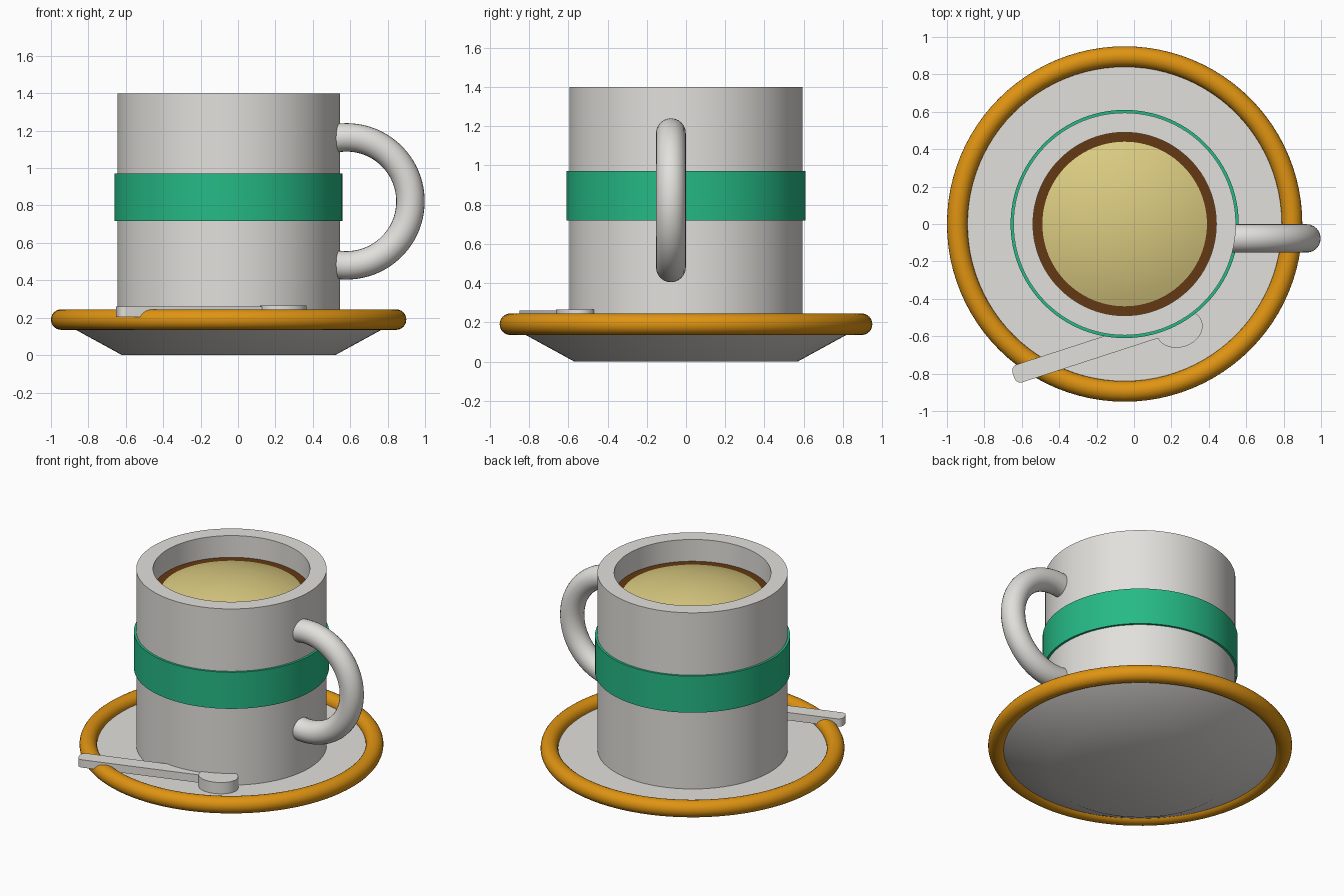
import bpy
import bmesh
from math import sin, cos, pi, radians, atan
from mathutils import Matrix

cube = bpy.data.objects.get("Cube")
if cube:
    bpy.data.objects.remove(cube, do_unlink=True)

CUP_X = -0.05


def material(name, rgb):
    mat = bpy.data.materials.new(name)
    mat.use_nodes = True
    mat.diffuse_color = (*rgb, 1)
    mat.node_tree.nodes["Principled BSDF"].inputs["Base Color"].default_value = (*rgb, 1)
    return mat


ceramic = material("pale ceramic", (0.76, 0.745, 0.71))
green = material("green band", (0.019, 0.49, 0.24))
orange = material("orange rim", (0.74, 0.295, 0.006))
brown = material("brown coffee", (0.125, 0.04, 0.006))
cream = material("cream foam", (0.71, 0.60, 0.22))


def finish(name, bm, mat, matrix):
    bmesh.ops.remove_doubles(bm, verts=bm.verts, dist=1e-5)
    bmesh.ops.recalc_face_normals(bm, faces=bm.faces)
    mesh = bpy.data.meshes.new(name)
    bm.to_mesh(mesh)
    bm.free()
    mesh.materials.append(mat)
    obj = bpy.data.objects.new(name, mesh)
    obj.matrix_world = matrix
    bpy.context.collection.objects.link(obj)
    bpy.ops.object.select_all(action="DESELECT")
    obj.select_set(True)
    bpy.context.view_layer.objects.active = obj
    bpy.ops.object.shade_smooth_by_angle(angle=radians(30))
    return obj


def revolve(name, profile, mat, matrix=Matrix.Translation((CUP_X, 0, 0)),
            start=0.0, sweep=2 * pi, steps=96):
    """Turn a (radius, height) profile around the local z axis."""
    bm = bmesh.new()
    rings = []
    for i in range(steps + 1):
        a = start + sweep * i / steps
        rings.append([bm.verts.new((r * cos(a), r * sin(a), z)) for r, z in profile])
    for a, b in zip(rings, rings[1:]):
        for j in range(len(profile) - 1):
            corners = (a[j], b[j], b[j + 1], a[j + 1])
            bm.faces.new(corners)
    return finish(name, bm, mat, matrix)


def ring_profile(major, minor, height=0.0, sides=24):
    return [(major + minor * cos(2 * pi * k / sides), height + minor * sin(2 * pi * k / sides))
            for k in range(sides + 1)]


def slab(name, outline, bottom, top, mat, matrix):
    """Extrude a flat outline straight up."""
    bm = bmesh.new()
    base = bm.faces.new([bm.verts.new((x, y, bottom)) for x, y in outline])
    up = bmesh.ops.extrude_face_region(bm, geom=[base], use_keep_orig=True)
    for v in up["geom"]:
        if isinstance(v, bmesh.types.BMVert):
            v.co.z = top
    return finish(name, bm, mat, matrix)


# Saucer with its rounded rim
revolve("saucer", [(0, 0), (0.57, 0), (0.908, 0.185), (0, 0.185)], ceramic)
revolve("saucer_rim", ring_profile(0.895, 0.055, 0.19), orange)

# Cup body, band and drink
revolve("cup", [(0, 0.18), (0.595, 0.18), (0.595, 1.40), (0.49, 1.40), (0.49, 1.15), (0, 1.15)],
        ceramic)
revolve("cup_band", [(0.59, 0.718), (0.61, 0.718), (0.61, 0.97), (0.59, 0.97), (0.59, 0.718)],
        green)
revolve("coffee", [(0, 1.16), (0.492, 1.16), (0.492, 1.25), (0, 1.25)], brown)

# Shallow spherical cap of foam
foam_radius, foam_height = 0.44, 0.085
edge = 2 * atan(foam_height / foam_radius)
ball = foam_radius / sin(edge)
cap = [(ball * sin(edge * k / 16), 1.25 + ball * (cos(edge * k / 16) - cos(edge)))
       for k in range(17)]
revolve("foam", cap + [(foam_radius, 1.24), (0, 1.24)], cream)

# Handle: part of a ring standing upright, ends buried in the cup wall
revolve("cup_handle", ring_profile(0.342, 0.076), ceramic,
        Matrix.Translation((0.58, -0.077, 0.822)) @ Matrix.Rotation(pi / 2, 4, "X"),
        radians(-110), radians(220), 64)

# Spoon lying on the saucer
tilt = Matrix.Rotation(radians(18), 4, "Z")
oval = [(0.126 * cos(2 * pi * k / 48), 0.099 * sin(2 * pi * k / 48)) for k in range(48)]
slab("spoon_bowl", oval, 0.187, 0.265, ceramic, Matrix.Translation((0.243, -0.56, 0)) @ tilt)

half_length, half_width, corner = 0.415, 0.05, 0.035
stem = []
for q, (sx, sy) in enumerate([(1, 1), (-1, 1), (-1, -1), (1, -1)]):
    for k in range(7):
        a = (q + k / 6) * pi / 2
        stem.append((sx * (half_length - corner) + corner * cos(a),
                     sy * (half_width - corner) + corner * sin(a)))
slab("spoon_handle", stem, 0.205, 0.259, ceramic, Matrix.Translation((-0.25, -0.681, 0)) @ tilt)
